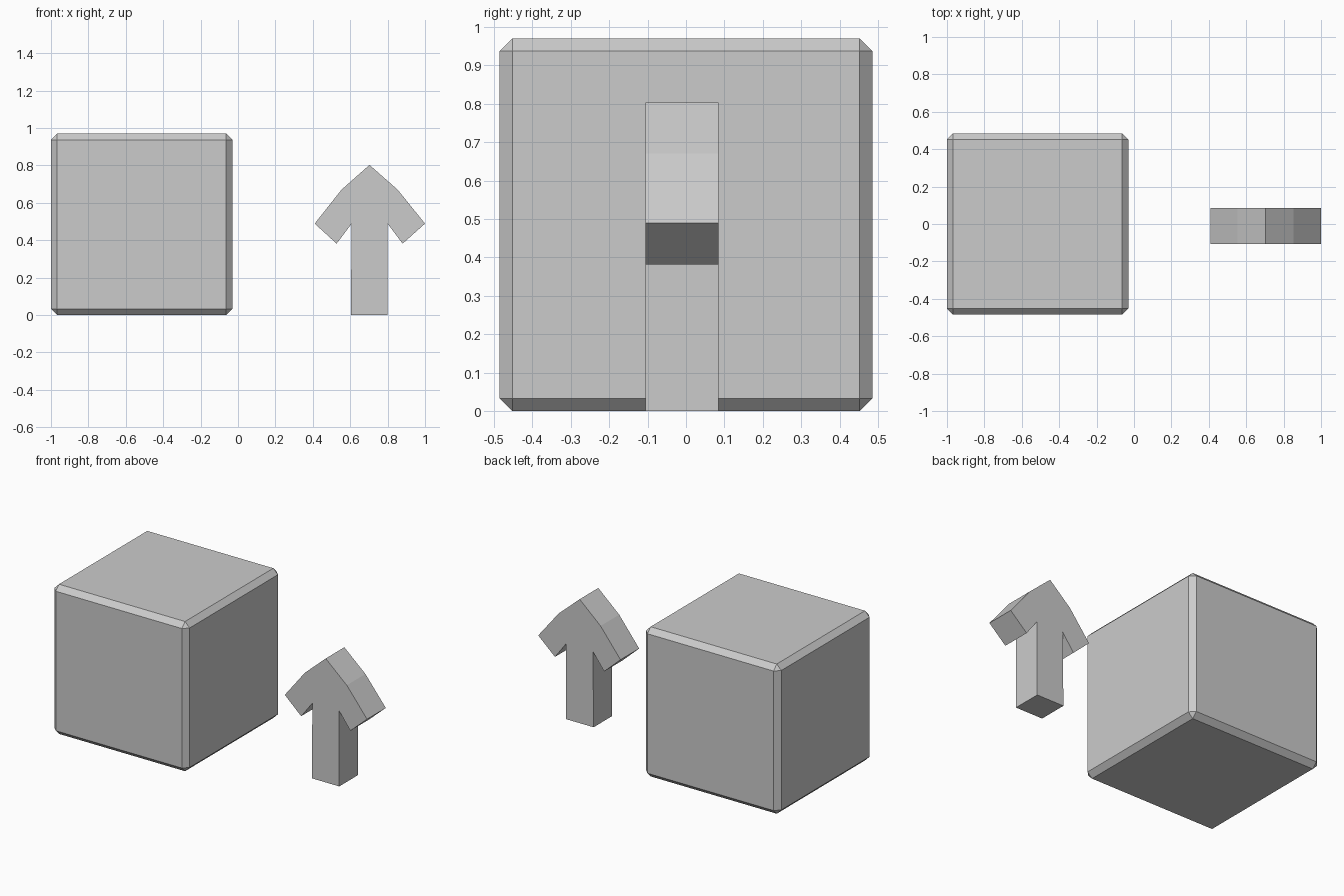
import bpy, bmesh

if "Cube" in bpy.data.objects:
    bpy.data.objects.remove(bpy.data.objects["Cube"])


def finish(name, bm):
    bmesh.ops.recalc_face_normals(bm, faces=bm.faces)
    mesh = bpy.data.meshes.new(name)
    bm.to_mesh(mesh)
    bm.free()
    obj = bpy.data.objects.new(name, mesh)
    bpy.context.collection.objects.link(obj)
    return obj


# Chamfered block
SIZE = 0.97
bm = bmesh.new()
bmesh.ops.create_cube(bm, size=SIZE)
block = finish("block", bm)
block.location = (-1 + SIZE / 2, 0, SIZE / 2)
bevel = block.modifiers.new("chamfer", 'BEVEL')
bevel.width = 0.033
bevel.segments = 1

# Upright arrow: front outline extruded in depth
outline = [
    (0.603, 0), (0.80, 0), (0.80, 0.489),              # shaft
    (0.88, 0.382), (1.0, 0.489), (0.854, 0.67),        # right wing
    (0.703, 0.803),                                    # tip
    (0.553, 0.67), (0.41, 0.489), (0.527, 0.382),      # left wing
    (0.608, 0.489),
]
Y_FRONT, Y_BACK = -0.106, 0.085
bm = bmesh.new()
face = bm.faces.new([bm.verts.new((x, Y_FRONT, z)) for x, z in outline])
ext = bmesh.ops.extrude_face_region(bm, geom=[face])
for v in (g for g in ext["geom"] if isinstance(g, bmesh.types.BMVert)):
    v.co.y = Y_BACK
finish("arrow", bm)
